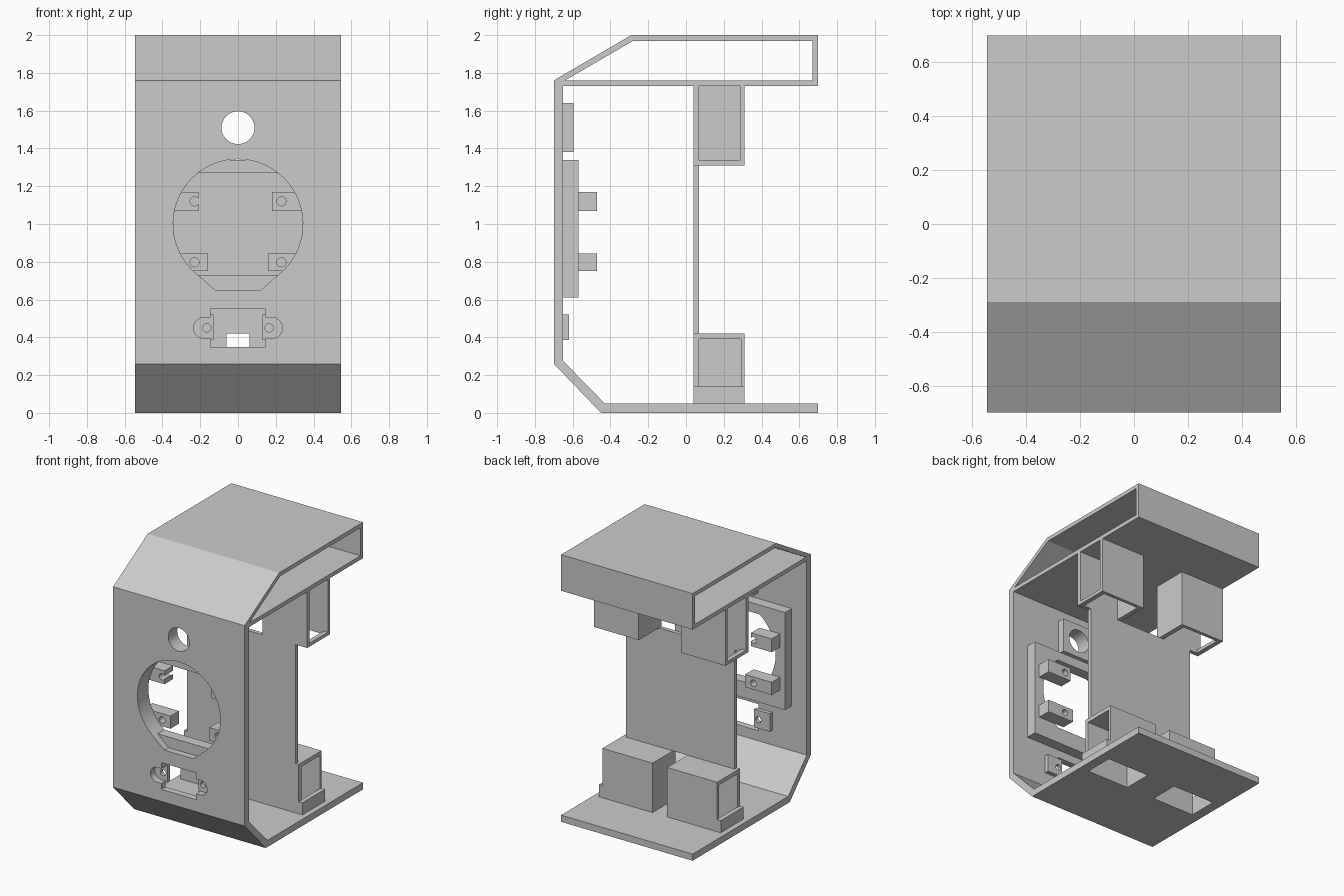
import bpy, bmesh, math
from mathutils import Vector

cube = bpy.data.objects.get("Cube")
if cube:
    bpy.data.objects.remove(cube, do_unlink=True)

grey = bpy.data.materials.new("plain_grey")
grey.use_nodes = True
grey.diffuse_color = (0.6, 0.6, 0.6, 1)
grey.node_tree.nodes["Principled BSDF"].inputs["Base Color"].default_value = (0.6, 0.6, 0.6, 1)


def prism(name, points, axis, lo, hi):
    """Extrude a closed profile along x (points are y, z) or y (points are x, z)."""
    place = (lambda p, t: (t, *p)) if axis == "x" else (lambda p, t: (p[0], t, p[1]))
    bm = bmesh.new()
    face = bm.faces.new([bm.verts.new(place(p, lo)) for p in points])
    top = bmesh.ops.extrude_face_region(bm, geom=[face])["geom"]
    shift = Vector(place((0, 0), hi - lo))
    bmesh.ops.translate(bm, vec=shift, verts=[v for v in top if isinstance(v, bmesh.types.BMVert)])
    bmesh.ops.recalc_face_normals(bm, faces=bm.faces)
    mesh = bpy.data.meshes.new(name)
    bm.to_mesh(mesh)
    bm.free()
    mesh.materials.append(grey)
    ob = bpy.data.objects.new(name, mesh)
    bpy.context.collection.objects.link(ob)
    return ob


def box(name, x, y, z):
    x, y, z = sorted(x), sorted(y), sorted(z)
    return prism(name, [(x[0], z[0]), (x[1], z[0]), (x[1], z[1]), (x[0], z[1])], "y", *y)


def arc(cx, cz, r, start=0, end=360, n=48):
    steps = n if end - start == 360 else n + 1
    angles = [math.radians(start + (end - start) * i / n) for i in range(steps)]
    return [(cx + r * math.cos(a), cz + r * math.sin(a)) for a in angles]


def hole(x, z, r, y0, y1):
    return prism("hole_cutter", arc(x, z, r), "y", y0, y1)


def combine(ob, cutters, operation="DIFFERENCE"):
    """Apply each cutter to the part, then drop the cutter."""
    bpy.context.view_layer.objects.active = ob
    for c in cutters:
        mod = ob.modifiers.new("cut", "BOOLEAN")
        mod.operation, mod.solver, mod.object = operation, "EXACT", c
        bpy.ops.object.modifier_apply(modifier=mod.name)
        bpy.data.objects.remove(c, do_unlink=True)
    return ob


W = 0.545
FRONT, INNER = -0.70, -0.65
DIAL_Z, DIAL_R, FLAT = 1.0, 0.343, 0.27

# Folded outer shell with the hollow top section
outline = [(0.70, 0), (-0.45, 0), (FRONT, 0.26), (FRONT, 1.76), (-0.29, 2), (0.70, 2),
           (0.70, 1.73), (INNER, 1.73), (INNER, 0.275), (-0.43, 0.05), (0.70, 0.05)]
shell = prism("shell", outline, "x", -W, W)
duct = prism("duct_cutter", [(-0.64, 1.76), (-0.28, 1.97), (0.67, 1.97), (0.67, 1.76)], "x", -1, 1)

# Round opening with a narrowing flat bottom
side = math.degrees(math.asin(FLAT / DIAL_R))
dial = arc(0, DIAL_Z, DIAL_R, -side, 180 + side, 64) + [(-0.12, 0.65), (0.12, 0.65)]
cuts = [duct, prism("dial_cutter", dial, "y", -0.8, -0.6),
        hole(0, 1.51, 0.087, -0.8, -0.6),
        box("socket_cutter", (-0.145, 0.145), (-0.8, -0.6), (0.35, 0.55))]

# Socket ears and base slots
for s in (-1, 1):
    cuts.append(hole(s * 0.18, 0.45, 0.055, -0.8, -0.6))
    cuts.append(box("ear_cutter", (s * 0.1, s * 0.18), (-0.8, -0.6), (0.395, 0.505)))
    cuts.append(box("slot_cutter", (s * 0.12, s * 0.47), (0.07, 0.29), (-0.1, 0.1)))
combine(shell, cuts)

# Boss behind the small round hole
combine(box("light_boss", (-0.14, 0.14), (INNER, -0.595), (1.38, 1.64)),
        [hole(0, 1.51, 0.087, -0.8, -0.4)])

# Dial frame behind the opening, flat at top and bottom
ring = arc(0, DIAL_Z, DIAL_R, -side, side, 24) + arc(0, DIAL_Z, DIAL_R, 180 - side, 180 + side, 24)
combine(box("dial_frame", (-0.42, 0.42), (INNER, -0.57), (0.61, 1.34)),
        [prism("ring_cutter", ring, "y", -0.8, -0.4)])

# Screw posts on the frame
for name, s, inner, z0, z1 in (("upper_right_post", -1, 0.21, 1.07, 1.17),
                               ("upper_left_post", 1, 0.18, 1.07, 1.17),
                               ("lower_right_post", -1, 0.16, 0.75, 0.845),
                               ("lower_left_post", 1, 0.16, 0.75, 0.845)):
    combine(box(name, (s * inner, s * 0.38), (-0.57, -0.47), (z0, z1)),
            [hole(s * 0.23, (z0 + z1) / 2, 0.024, -0.8, -0.3)])

# Central back plate
box("back_plate", (-0.45, 0.45), (0.04, 0.07), (0.42, 1.31))

for s, label in ((-1, "right"), (1, "left")):
    # Socket screw boss
    combine(box(label + "_socket_boss", (s * 0.13, s * 0.26), (INNER, -0.62), (0.385, 0.52)),
            [hole(s * 0.165, 0.45, 0.022, -0.8, -0.4)])

    # Upper holder, open outwards and with a slot in its floor
    combine(box(label + "_upper_holder", (s * 0.175, s * W), (0.04, 0.31), (1.31, 1.73)),
            [box("pocket_cutter", (s * 0.21, s * 0.7), (0.07, 0.285), (1.335, 1.8)),
             box("floor_cutter", (s * 0.21, s * 0.51), (0.07, 0.285), (1.2, 1.4))])

    # Lower holder with a stepped foot, open outwards and downwards
    foot = box("foot", (s * 0.4, s * 0.505), (0.04, 0.31), (0.05, 0.14))
    holder = box(label + "_lower_holder", (s * 0.06, s * 0.475), (0.04, 0.31), (0.05, 0.42))
    combine(holder, [foot], "UNION")
    combine(holder, [box("well_cutter", (s * 0.12, s * 0.47), (0.07, 0.29), (0, 0.39)),
                     box("mouth_cutter", (s * 0.3, s * 0.7), (0.07, 0.29), (0.14, 0.39))])

# Smooth the round walls, keep the corners sharp
for ob in bpy.context.collection.objects:
    if ob.type == "MESH" and grey.name in ob.data.materials:
        ob.select_set(True)
        bpy.context.view_layer.objects.active = ob
bpy.ops.object.shade_smooth_by_angle(angle=math.radians(25))
